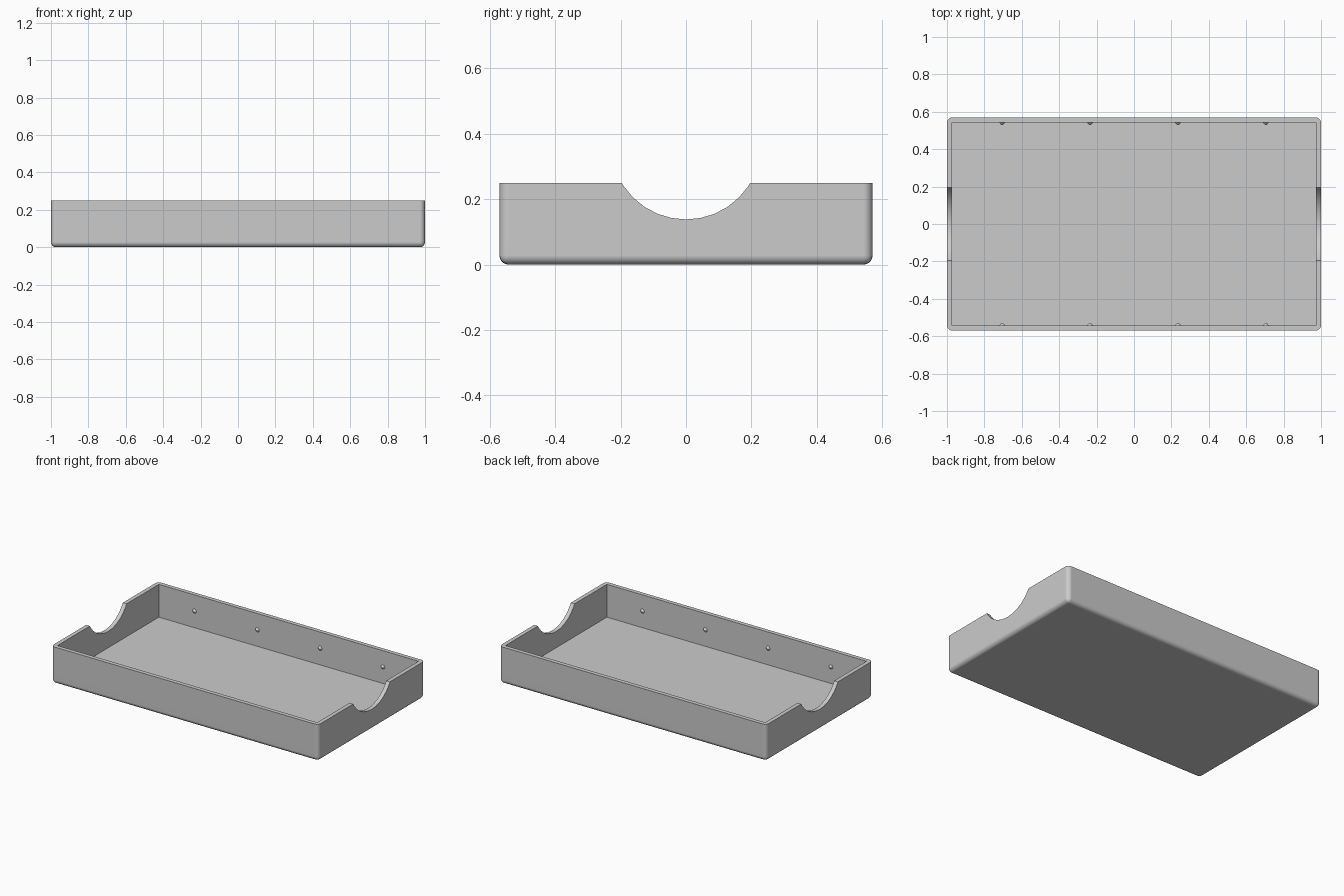
import bpy, bmesh
from math import radians
from mathutils import Matrix, Vector

cube = bpy.data.objects.get("Cube")
if cube:
    bpy.data.objects.remove(cube, do_unlink=True)

W, D, H = 2.0, 1.14, 0.25      # outer size
WALL, FLOOR = 0.028, 0.028     # thicknesses
ROUND = 0.028                  # outer edge radius

grey = bpy.data.materials.new("light grey plastic")
grey.use_nodes = True
colour = (0.6, 0.6, 0.6, 1)
grey.diffuse_color = colour
grey.node_tree.nodes["Principled BSDF"].inputs["Base Color"].default_value = colour


def make_object(name, bm):
    bmesh.ops.recalc_face_normals(bm, faces=bm.faces)
    mesh = bpy.data.meshes.new(name)
    bm.to_mesh(mesh)
    bm.free()
    mesh.materials.append(grey)
    obj = bpy.data.objects.new(name, mesh)
    bpy.context.collection.objects.link(obj)
    return obj


def box(size, centre):
    bm = bmesh.new()
    bmesh.ops.create_cube(bm, size=1, matrix=Matrix.Translation(centre) @ Matrix.Diagonal((*size, 1)))
    return bm


def activate(obj):
    bpy.ops.object.select_all(action='DESELECT')
    obj.select_set(True)
    bpy.context.view_layer.objects.active = obj


def cut(obj, cutter):
    cutter.hide_render = True
    mod = obj.modifiers.new("cut", 'BOOLEAN')
    mod.operation = 'DIFFERENCE'
    mod.solver = 'EXACT'
    mod.object = cutter
    activate(obj)
    bpy.ops.object.modifier_apply(modifier=mod.name)
    bpy.data.objects.remove(cutter, do_unlink=True)


# Tray block, rounded on every edge except the top rim
bm = box((W, D, H), (0, 0, H / 2))
edges = [e for e in bm.edges if min(v.co.z for v in e.verts) < H / 2]
bmesh.ops.bevel(bm, geom=edges, offset=ROUND, segments=5, profile=0.5, affect='EDGES')
tray = make_object("tray", bm)

# Hollow inside with sharp corners
cut(tray, make_object("cavity_cutter", box((W - 2 * WALL, D - 2 * WALL, H), (0, 0, FLOOR + H / 2))))

# Round finger notches through both end walls
bm = bmesh.new()
turn = Matrix.Translation((0, 0, 0.367)) @ Matrix.Rotation(radians(90), 4, 'Y')
bmesh.ops.create_cone(bm, cap_ends=True, segments=32, radius1=0.229, radius2=0.229,
                      depth=W * 1.2, matrix=turn)
cut(tray, make_object("notch_cutter", bm))

activate(tray)
bpy.ops.object.shade_smooth_by_angle(angle=radians(30))
weighted = tray.modifiers.new("flat_sides", 'WEIGHTED_NORMAL')
weighted.keep_sharp = True

# Small pointed catches inside the two long walls
for side, label in ((1, "back"), (-1, "front")):
    for i in range(4):
        bm = bmesh.new()
        x = (i - 1.5) * 0.47
        place = (Matrix.Translation((x, side * (D / 2 - WALL - 0.006), 0.14))
                 @ Matrix.Rotation(radians(90 * side), 4, 'X'))
        bmesh.ops.create_cone(bm, cap_ends=True, segments=8, radius1=0.017, radius2=0.003,
                              depth=0.016, matrix=place)
        make_object(f"{label}_catch_{i + 1}", bm)
